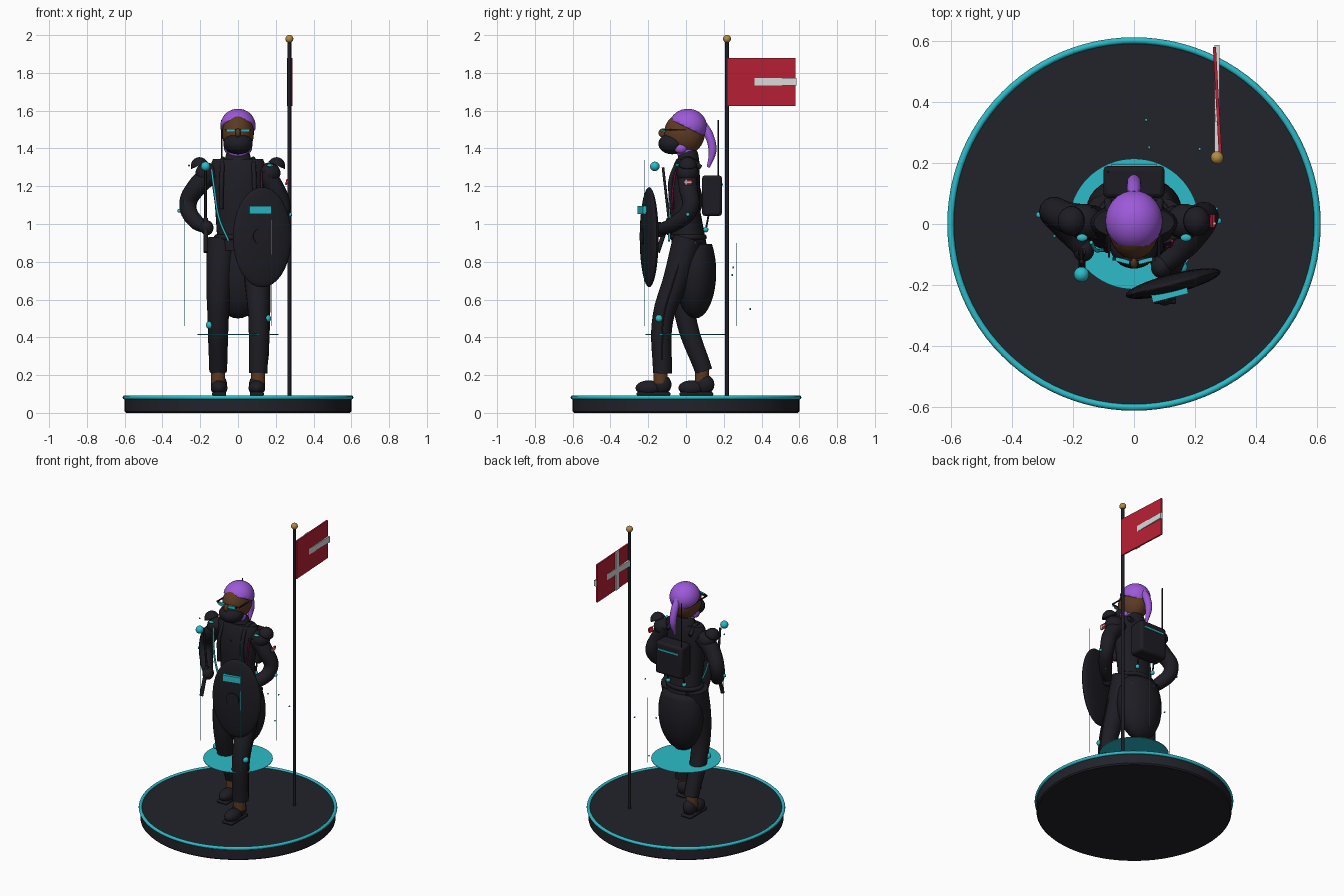
import bpy, bmesh, math
from mathutils import Vector

cube = bpy.data.objects.get("Cube")
if cube:
    bpy.data.objects.remove(cube, do_unlink=True)


def material(name, r, g, b):
    m = bpy.data.materials.new(name)
    m.use_nodes = True
    m.diffuse_color = (r, g, b, 1)
    m.node_tree.nodes["Principled BSDF"].inputs["Base Color"].default_value = (r, g, b, 1)
    return m


SUIT = material("suit black", .012, .012, .017)
STAGE = material("stage navy", .016, .016, .024)
TEAL = material("teal", .025, .5, .58)
HAIR = material("hair purple", .34, .1, .7)
SKIN = material("skin brown", .11, .042, .016)
RED = material("flag red", .48, .014, .035)
WHITE = material("white", .7, .7, .7)
GOLD = material("gold", .45, .26, .06)
PINK = material("magenta", .3, .008, .08)


def finish(name, mat, angle=40):
    o = bpy.context.object
    o.name = name
    o.data.name = name
    o.data.materials.clear()
    o.data.materials.append(mat)
    bpy.ops.object.transform_apply(location=True, rotation=True, scale=True)
    bpy.ops.object.shade_smooth_by_angle(angle=math.radians(angle))
    return o


def ball(name, loc, size, mat, rot=(0, 0, 0)):
    bpy.ops.mesh.primitive_uv_sphere_add(segments=32, ring_count=18, location=loc, rotation=rot)
    bpy.context.object.scale = size if isinstance(size, tuple) else (size,) * 3
    return finish(name, mat)


def box(name, loc, size, mat, rot=(0, 0, 0), bevel=0):
    bpy.ops.mesh.primitive_cube_add(size=1, location=loc, rotation=rot)
    o = bpy.context.object
    o.scale = size
    finish(name, mat)
    if bevel:
        mod = o.modifiers.new("soft edges", 'BEVEL')
        mod.width, mod.segments = bevel, 2
    return o


def cylinder(name, loc, r, h, mat, rot=(0, 0, 0), sides=24):
    bpy.ops.mesh.primitive_cylinder_add(vertices=sides, radius=r, depth=h, location=loc, rotation=rot)
    return finish(name, mat)


def tube(name, points, mat):
    """Smooth tapering tube through (x, y, z, radius) points."""
    c = bpy.data.curves.new(name, 'CURVE')
    c.dimensions, c.bevel_depth, c.bevel_resolution = '3D', 1, 5
    c.resolution_u, c.use_fill_caps = 8, True
    s = c.splines.new('BEZIER')
    s.bezier_points.add(len(points) - 1)
    for p, (x, y, z, r) in zip(s.bezier_points, points):
        p.co, p.radius = (x, y, z), r
        p.handle_left_type = p.handle_right_type = 'AUTO'
    o = bpy.data.objects.new(name, c)
    bpy.context.collection.objects.link(o)
    bpy.ops.object.select_all(action='DESELECT')
    o.select_set(True)
    bpy.context.view_layer.objects.active = o
    bpy.ops.object.convert(target='MESH')
    return finish(name, mat)


def loft(name, rings, mat, sides=32):
    """Closed body from elliptical rings (z, y centre, x radius, y radius)."""
    bm = bmesh.new()
    turns = [math.tau * i / sides for i in range(sides)]
    loops = [[bm.verts.new((rx * math.cos(a), y + ry * math.sin(a), z)) for a in turns]
             for z, y, rx, ry in rings]
    for low, high in zip(loops, loops[1:]):
        for i in range(sides):
            j = (i + 1) % sides
            bm.faces.new((low[i], low[j], high[j], high[i]))
    bm.faces.new(loops[0][::-1])
    bm.faces.new(loops[-1])
    me = bpy.data.meshes.new(name)
    bm.to_mesh(me)
    bm.free()
    o = bpy.data.objects.new(name, me)
    bpy.context.collection.objects.link(o)
    bpy.ops.object.select_all(action='DESELECT')
    o.select_set(True)
    bpy.context.view_layer.objects.active = o
    return finish(name, mat, 50)


def cut(o, point, normal):
    """Remove everything on the normal side of a plane and cap it."""
    bm = bmesh.new()
    bm.from_mesh(o.data)
    r = bmesh.ops.bisect_plane(bm, geom=bm.verts[:] + bm.edges[:] + bm.faces[:],
                               plane_co=Vector(point), plane_no=Vector(normal), clear_outer=True)
    edges = [e for e in r["geom_cut"] if isinstance(e, bmesh.types.BMEdge)]
    bmesh.ops.holes_fill(bm, edges=edges)
    bm.to_mesh(o.data)
    bm.free()


# Stage, glowing rim and floating disc
stage = cylinder("stage", (0, 0, .042), .6, .084, STAGE, sides=96)
stage.modifiers.new("soft edges", 'BEVEL').width = .008
bpy.ops.mesh.primitive_torus_add(location=(0, 0, .082), major_radius=.6, minor_radius=.011,
                                 major_segments=96, minor_segments=10)
finish("stage_rim", TEAL, 60)
cylinder("floating_disc", (0, 0, .415), .214, .003, TEAL, sides=64)

# Flagpole and flag with a cross
cylinder("flagpole", (.272, .217, 1.03), .01, 1.89, SUIT)
ball("pole_finial", (.272, .217, 1.98), .021, GOLD)
box("flag", (.273, .4, 1.752), (.01, .36, .256), RED, (0, 0, .055))
box("flag_cross_bar", (.272, .402, 1.752), (.016, .366, .04), WHITE)
box("flag_cross_upright", (.269, .355, 1.752), (.009, .04, .256), WHITE, (0, 0, .055))

# Body and coat tail
loft("torso", [(.86, .02, .13, .095), (.95, .01, .112, .088), (1.1, -.008, .122, .078),
               (1.24, -.004, .142, .078), (1.32, .003, .142, .066), (1.345, .005, .132, .055)], SUIT)
loft("collar", [(1.32, .012, .075, .06), (1.375, .012, .062, .052), (1.39, .012, .05, .045)], SUIT)
tail = ball("coat_tail", (0, .05, .745), (.155, .11, .245), SUIT)
cut(tail, (0, 0, .895), (0, 0, 1))
bpy.ops.mesh.primitive_torus_add(location=(0, .012, .93), major_radius=1, minor_radius=.14)
bpy.context.object.scale = (.112, .086, .11)
finish("belt", SUIT)
cylinder("chest_stud", (0, -.082, 1.24), .008, .01, STAGE, (math.pi / 2, 0, 0), 12)

# Legs and boots
legs = {
    "left": [(.085, .01, .92, .08), (.102, -.055, .7, .068), (.11, -.122, .5, .056), (.107, -.125, .21, .05)],
    "right": [(-.085, .02, .92, .08), (-.1, -.012, .7, .068), (-.105, 0, .5, .056), (-.105, .095, .22, .047)],
}
for side, path in legs.items():
    tube(side + "_leg", path, SUIT)
    x, y, z, r = path[-1]
    fy = -.172 if side == "left" else .055
    sx = 1 if side == "left" else -1
    cylinder(side + "_ankle", (x, y - .01, .195), .037, .08, SKIN)
    ball(side + "_boot_toe", (sx * .1, fy - .025, .132), (.044, .07, .04), SUIT)
    ball(side + "_boot_heel", (sx * .1, fy + .045, .15), (.042, .05, .052), SUIT)
    box(side + "_boot_sole", (sx * .1, fy, .1), (.075, .18, .02), SUIT, bevel=.008)
    kx, ky, kz, kr = path[2]
    ball(side + "_knee_light", (kx + sx * .045, ky - .02, kz - (.035 if sx < 0 else 0)), .02, TEAL)
tube("trouser_stripe", [(.16, -.02, .85, .004), (.168, -.065, .7, .004), (.166, -.12, .5, .004),
                        (.158, -.125, .28, .004)], STAGE)

# Arms, hands and shoulder plates
arms = {
    "left": [(.13, .005, 1.275, .055), (.195, .012, 1.19, .05), (.232, .02, 1.08, .045),
             (.175, -.065, 1.0, .04), (.09, -.14, .97, .03)],
    "right": [(-.13, .005, 1.275, .055), (-.215, .02, 1.2, .052), (-.265, .04, 1.1, .046),
              (-.22, -.02, 1.01, .04), (-.165, -.085, .98, .03)],
}
for side, path in arms.items():
    s = 1 if side == "left" else -1
    tube(side + "_arm", path, SUIT)
    ball(side + "_hand", path[-1][:3], (.035, .038, .04), SUIT)
    ball(side + "_shoulder", (s * .165, .008, 1.27), (.06, .058, .055), SUIT)
    plate = ball(side + "_shoulder_plate", (s * .2, .01, 1.3), (.048, .05, .055), SUIT, (0, s * .45, 0))
    cut(plate, (s * .2, 0, 1.312), (-s * .45, 0, -1))
    ball(side + "_shoulder_light", (s * .17, -.045, 1.31), (.018, .012, .008), TEAL)
    ex, ey, ez, er = path[2]
    ball(side + "_elbow_light", (ex + s * er, ey - .01, ez - .03), .01, TEAL)
box("sleeve_patch", (.257, .01, 1.222), (.009, .042, .03), RED, (0, .3, 0))
box("sleeve_patch_bar", (.26, .01, 1.222), (.009, .042, .007), WHITE, (0, .3, 0))
box("sleeve_patch_upright", (.26, .002, 1.222), (.009, .007, .03), WHITE, (0, .3, 0))

# Baton with floating light
tube("baton", [(-.17, -.15, .85, .012), (-.17, -.09, 1.03, .012)], SUIT)
tube("baton_rod", [(-.172, -.09, 1.02, .007), (-.172, -.122, 1.3, .007)], SUIT)
ball("floating_light", (-.172, -.165, 1.305), .025, TEAL)

# Shield
turn = (0, 0, .25)
ball("shield", (.128, -.195, .93), (.16, .032, .265), SUIT, turn)
cylinder("shield_boss", (.12, -.228, .935), .042, .016, SUIT, (math.pi / 2, 0, .25))
box("shield_light", (.117, -.23, 1.073), (.12, .025, .042), TEAL, turn)

# Head, mask and glasses
loft("scarf", [(1.36, .01, .055, .052), (1.39, -.005, .056, .055), (1.42, 0, .05, .05)], HAIR)
ball("head", (0, -.008, 1.48), (.084, .108, .112), SKIN)
ball("mask", (0, -.072, 1.425), (.078, .074, .056), SUIT)
ball("nose", (0, -.122, 1.482), (.014, .024, .024), SKIN)
hair = ball("hair_cap", (0, .01, 1.518), (.094, .1, .092), HAIR)
cut(hair, (0, 0, 1.512), (0, -.5, -1))
box("glasses_frame", (0, -.114, 1.498), (.14, .012, .008), SUIT)
for s, side in ((1, "left"), (-1, "right")):
    box(side + "_lens", (s * .037, -.121, 1.495), (.046, .012, .018), TEAL, (0, 0, s * .25))
    box(side + "_glasses_arm", (s * .082, -.055, 1.498), (.006, .11, .008), SUIT)
    ball(side + "_hair_lock", (s * .052, -.03, 1.402), (.022, .034, .028), HAIR)
tube("ponytail", [(0, .09, 1.53, .02), (0, .122, 1.47, .024), (0, .14, 1.39, .022), (0, .118, 1.3, .008)], HAIR)

# Backpack with antenna
box("backpack", (0, .138, 1.15), (.2, .105, .215), SUIT, bevel=.015)
box("backpack_light", (0, .191, 1.21), (.15, .008, .01), TEAL)
cylinder("antenna", (-.085, .17, 1.4), .004, .3, SUIT, sides=8)
for s, side in ((1, "left"), (-1, "right")):
    tube(side + "_strap", [(s * .085, .08, 1.3, .012), (s * .08, .0, 1.345, .012), (s * .085, -.07, 1.27, .012),
                           (s * .09, -.075, 1.08, .012)], SUIT)
    ball(side + "_pack_light", (s * .06, .105, .97), .014, TEAL)
    tube(side + "_pack_tether", [(s * .06, .105, .97, .005), (s * .06, .12, 1.05, .005)], SUIT)

# Chest cables
tube("teal_cable", [(-.14, -.06, 1.29, .006), (-.125, -.085, 1.18, .006), (-.1, -.085, 1.03, .006),
                    (-.05, -.09, .91, .006)], TEAL)
tube("magenta_cable", [(.125, -.055, 1.28, .005), (.122, -.07, 1.18, .005), (.11, -.075, 1.06, .005)], PINK)

# Light threads and drifting sparks
for i, (x, y, low, high) in enumerate([(.175, -.22, .46, 1.34), (.1, .265, .46, .9), (-.285, 0, .46, 1.13)]):
    cylinder(f"light_thread_{i + 1}", (x, y, (low + high) / 2), .0015, high - low, TEAL, sides=6)
for i, p in enumerate([(.04, .34, .55), (.05, .25, .77), (.215, .245, .73), (.27, .05, .9), (-.26, -.04, 1.31)]):
    ball(f"spark_{i + 1}", p, .005, TEAL)
